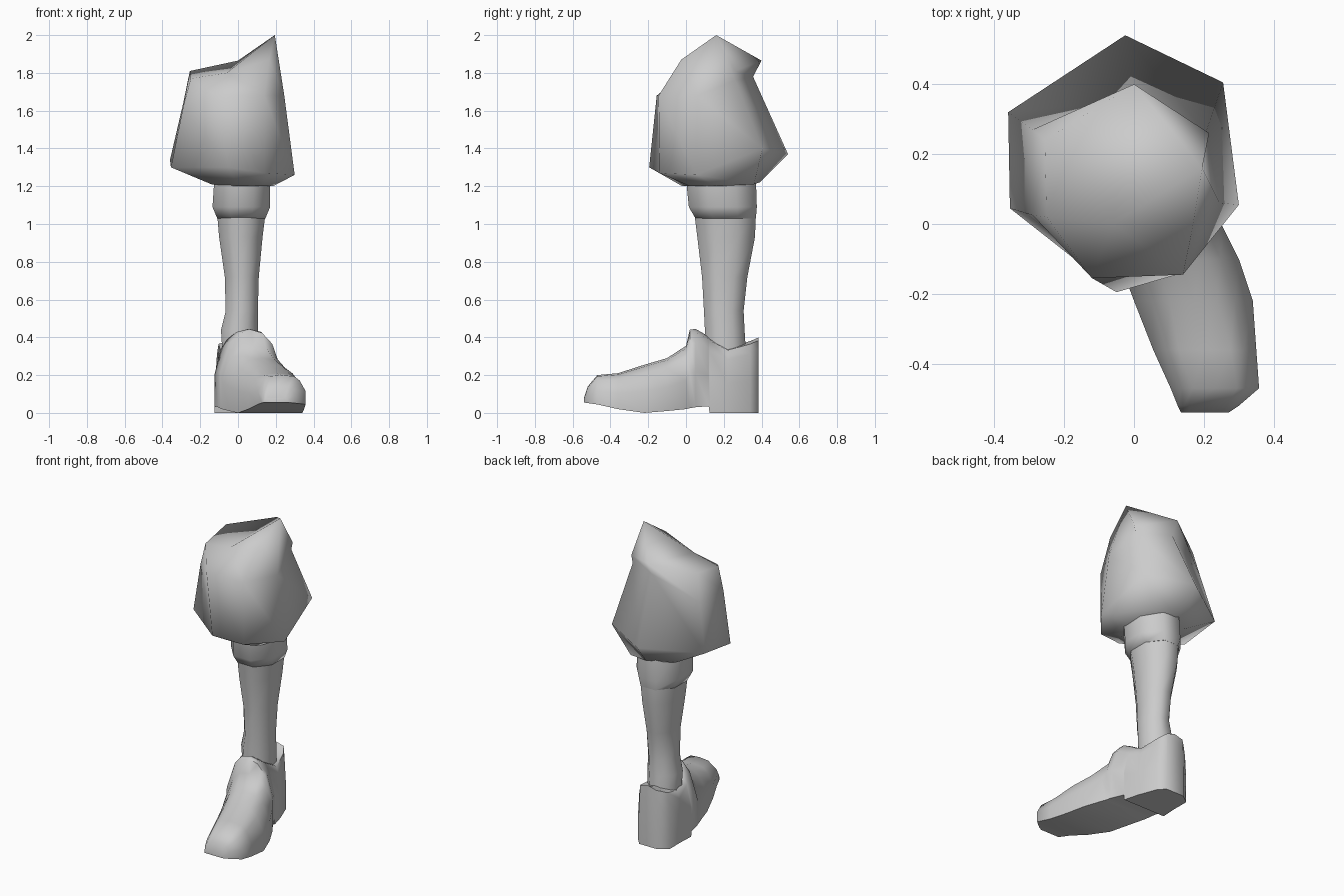
import bpy
import bmesh
import math

if "Cube" in bpy.data.objects:
    bpy.data.objects.remove(bpy.data.objects["Cube"], do_unlink=True)

grey = bpy.data.materials.new("plain grey")
grey.use_nodes = True
grey.diffuse_color = (0.6, 0.6, 0.6, 1)
grey.node_tree.nodes["Principled BSDF"].inputs["Base Color"].default_value = grey.diffuse_color


def loft(name, rings, angle):
    """Skin a list of equally long rings and close both ends."""
    bm = bmesh.new()
    loops = [[bm.verts.new(p) for p in ring] for ring in rings]
    for a, b in zip(loops, loops[1:]):
        for i in range(len(a)):
            j = (i + 1) % len(a)
            bm.faces.new((a[i], a[j], b[j], b[i]))
    caps = [bm.faces.new(loops[0]), bm.faces.new(loops[-1])]
    bmesh.ops.triangulate(bm, faces=caps)
    bmesh.ops.recalc_face_normals(bm, faces=bm.faces)
    mesh = bpy.data.meshes.new(name)
    bm.to_mesh(mesh)
    bm.free()
    mesh.materials.append(grey)
    obj = bpy.data.objects.new(name, mesh)
    bpy.context.collection.objects.link(obj)
    bpy.ops.object.select_all(action="DESELECT")
    obj.select_set(True)
    bpy.context.view_layer.objects.active = obj
    bpy.ops.object.shade_smooth_by_angle(angle=math.radians(angle))


def oval(x0, x1, y0, y1, z, sides=8):
    """Faceted oval that fills the given box."""
    pts = []
    for i in range(sides):
        a = math.tau * (i + 0.5) / sides
        k = 1 / math.cos(math.pi / sides)
        pts.append(((x0 + x1) / 2 + (x1 - x0) / 2 * k * math.cos(a),
                    (y0 + y1) / 2 + (y1 - y0) / 2 * k * math.sin(a), z))
    return pts


# Baggy shorts leg: gathered bottom, flared hem, waist, slanted top
gather = [(-.13, .3, 1.21), (.02, .39, 1.22), (.15, .36, 1.21), (.185, .17, 1.2),
          (.14, .02, 1.2), (0, -.02, 1.2), (-.14, .1, 1.21)]
hem = [(-.36, .32, 1.34), (-.025, .54, 1.37), (.255, .405, 1.4), (.3, .055, 1.26),
       (.14, -.14, 1.27), (-.05, -.195, 1.3), (-.355, .045, 1.3)]
waist = [(-.29, .27, 1.64), (0, .355, 1.78), (.205, .26, 1.76), (.245, .06, 1.68),
         (.14, -.145, 1.68), (-.12, -.155, 1.68), (-.29, .025, 1.62)]
top = [(-.255, .24, 1.81), (0, .4, 1.865), (.215, .26, 1.81), (.195, .16, 2.0),
       (.165, -.025, 1.87), (-.06, 0, 1.8), (-.25, .02, 1.77)]
loft("shorts_leg", [gather, hem, waist, top], 180)

# Cuff below the knee
loft("knee_cuff", [oval(-.11, .145, .05, .37, 1.03), oval(-.135, .17, .015, .375, 1.09),
                   oval(-.125, .17, 0, .37, 1.24)], 70)

# Lower leg tapering to the ankle
loft("lower_leg", [oval(-.08, .1, .1, .32, .28), oval(-.09, .105, .1, .31, .44),
                   oval(-.065, .105, .095, .305, .54), oval(-.07, .11, .085, .325, .72),
                   oval(-.1, .13, .06, .365, .93), oval(-.11, .145, .045, .37, 1.05)], 70)


def shoe_section(y, x0, x1, bottom, height, crown):
    """Cross-section of the shoe; crown is the width of its top."""
    c, w, h = (x0 + x1) / 2, (x1 - x0) / 2, height - bottom
    side = [(1, 0), (1, .45), ((1 + crown) / 2, .82), (crown, .96)]
    right = [(c + w * u, y, bottom + h * v) for u, v in side]
    left = [(c - w * u, y, bottom + h * v) for u, v in reversed(side)]
    return right + [(c, y, height)] + left


# Shoe from the heel to the toe: y, left, right, bottom, height, crown
stations = [(.385, -.06, .07, 0, .4, .9), (.34, -.12, .11, 0, .38, .85),
            (.22, -.12, .155, 0, .345, .8), (.125, -.125, .18, 0, .4, .55),
            (.12, -.125, .18, .035, .405, .55), (.05, -.105, .22, .03, .445, .4),
            (.02, -.095, .235, .025, .44, .35), (0, -.085, .25, .02, .355, .4),
            (-.1, -.045, .3, .01, .29, .4), (-.22, 0, .34, 0, .255, .4),
            (-.36, .055, .35, .02, .21, .5), (-.47, .105, .358, .045, .2, .5),
            (-.52, .125, .3, .052, .14, .6), (-.54, .135, .27, .055, .08, .7)]
loft("shoe", [shoe_section(*s) for s in stations], 65)
